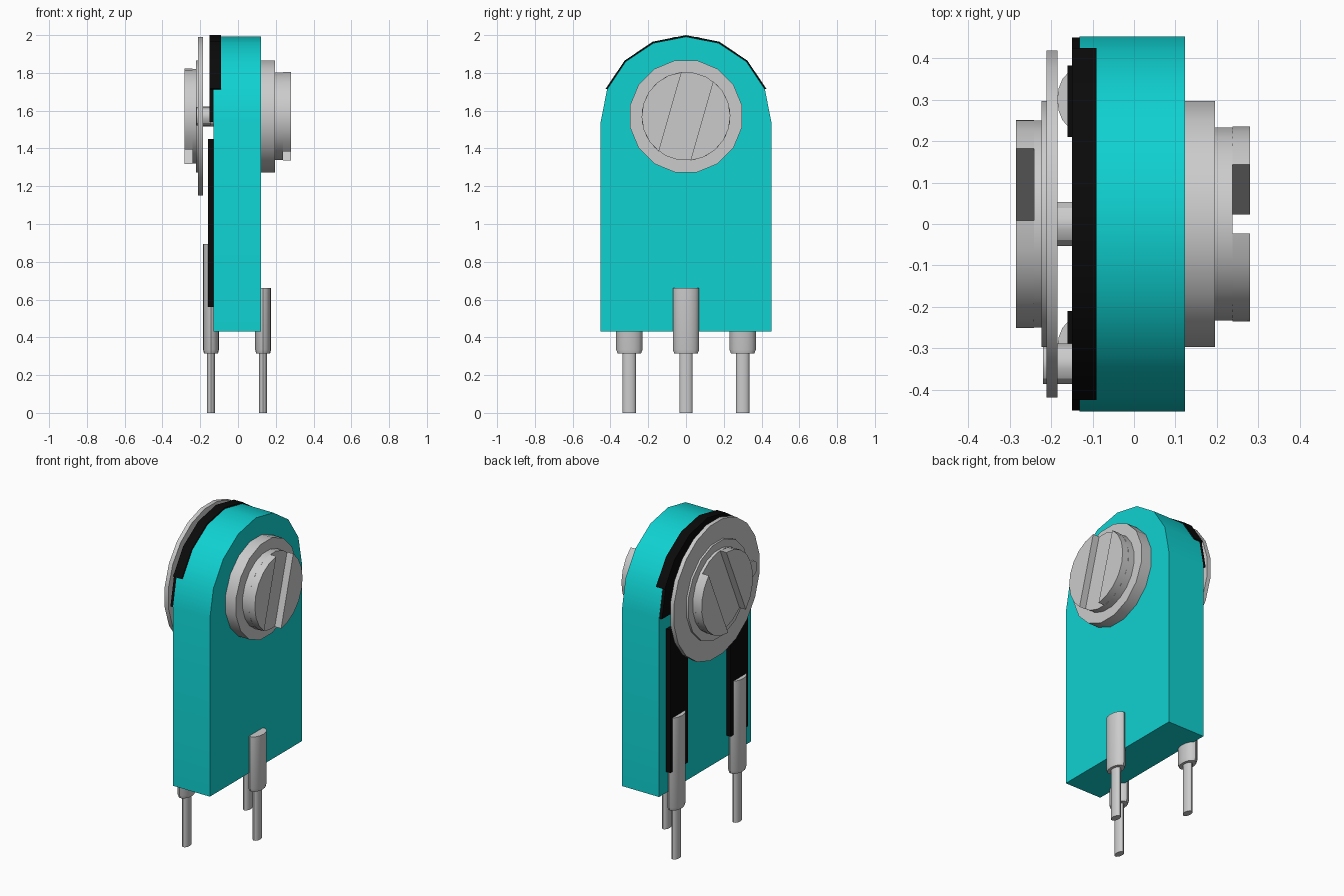
import bpy, bmesh, math

cube = bpy.data.objects.get("Cube")
if cube:
    bpy.data.objects.remove(cube, do_unlink=True)


def material(name, rgb, rough=0.5):
    m = bpy.data.materials.new(name)
    m.use_nodes = True
    m.diffuse_color = (*rgb, 1)
    bsdf = m.node_tree.nodes["Principled BSDF"]
    bsdf.inputs["Base Color"].default_value = (*rgb, 1)
    bsdf.inputs["Roughness"].default_value = rough
    return m


TEAL = material("teal plastic", (0.005, 0.64, 0.64))
GREY = material("grey metal", (0.6, 0.6, 0.6))
BLACK = material("black carbon", (0.003, 0.003, 0.003))

ARCH_Z = 1.54    # centre of the rounded housing top
SHAFT_Z = 1.57   # centre of the turning parts


def loft(name, rings, mat):
    """Skin a list of equal-length point rings and cap both ends."""
    bm = bmesh.new()
    loops = [[bm.verts.new(p) for p in ring] for ring in rings]
    n = len(loops[0])
    for a, b in zip(loops, loops[1:]):
        for i in range(n):
            j = (i + 1) % n
            bm.faces.new((a[i], a[j], b[j], b[i]))
    bm.faces.new(loops[0])
    bm.faces.new(loops[-1])
    bmesh.ops.recalc_face_normals(bm, faces=bm.faces)
    me = bpy.data.meshes.new(name)
    bm.to_mesh(me)
    bm.free()
    me.materials.append(mat)
    ob = bpy.data.objects.new(name, me)
    bpy.context.collection.objects.link(ob)
    bpy.ops.object.select_all(action='DESELECT')
    ob.select_set(True)
    bpy.context.view_layer.objects.active = ob
    bpy.ops.object.shade_smooth_by_angle(angle=math.radians(30))
    return ob


def extrude_x(name, profile, x0, x1, mat):
    """Extrude a (y, z) profile along x."""
    return loft(name, [[(x, y, z) for y, z in profile] for x in (x0, x1)], mat)


def arc(r, a0, a1, n, y=0.0, z=0.0):
    """Points on an arc, angles in degrees from +y towards +z."""
    out = []
    for i in range(n + 1):
        a = math.radians(a0 + (a1 - a0) * i / n)
        out.append((y + r * math.cos(a), z + r * math.sin(a)))
    return out


def disc(name, r, x0, x1, sides=16, y=0.0, z=SHAFT_Z, mat=GREY):
    start = 180 / sides
    return extrude_x(name, arc(r, start, start + 360, sides, y, z)[:-1], x0, x1, mat)


def slotted_knob(name, r, x_base, x_floor, x_top, tilt, half_width):
    """A round base carrying two circle segments with a slot between them."""
    disc(name + "_base", r, x_base, x_floor, 20)
    spread = math.degrees(math.acos(half_width / r))
    for side, turn in (("right", 0), ("left", 180)):
        mid = turn - tilt
        extrude_x(f"{name}_{side}_half",
                  arc(r, mid - spread, mid + spread, 8, 0, SHAFT_Z),
                  x_floor, x_top, GREY)


def pin(name, x, y, top):
    """Stepped, flattened terminal pin."""
    rings = []
    for z, r in ((0, .035), (.315, .035), (.315, .062), (.335, .07), (top, .07)):
        rings.append([(x + .6 * r * math.cos(t), y + r * math.sin(t), z)
                      for t in (math.tau * i / 16 for i in range(16))])
    loft(name, rings, GREY)


# Housing: box with an arched top
extrude_x("housing", [(-.452, .43), (.452, .43)] + arc(.452, 0, 180, 8, 0, ARCH_Z),
          -.131, .123, TEAL)

# Carbon track: horseshoe plate, rim over the arch, two straight legs
extrude_x("track_horseshoe",
          arc(.45, 0, 180, 8, 0, ARCH_Z) + arc(.21, 180, 0, 8, 0, ARCH_Z),
          -.15, -.12, BLACK)
extrude_x("track_rim",
          arc(.46, 22.5, 157.5, 6, 0, ARCH_Z) + arc(.43, 157.5, 22.5, 6, 0, ARCH_Z),
          -.15, -.09, BLACK)
for side, s in (("left", -1), ("right", 1)):
    extrude_x(f"track_leg_{side}",
              [(s * .21, .56), (s * .382, .56), (s * .382, 1.45), (s * .21, 1.45)],
              -.16, -.12, BLACK)
    pin(f"rear_pin_{side}", -.143, s * .3, .895)
pin("front_pin", .133, 0, .66)

# Front adjuster
disc("front_collar", .302, .11, .195)
slotted_knob("front_knob", .235, .19, .237, .28, 16, .087)

# Rear wiper wheel, its hub, shaft and contact post
disc("wiper_wheel", .424, -.211, -.185, 20)
disc("wheel_hub", .302, -.223, -.205)
disc("shaft", .055, -.2, -.1, 12)
disc("contact_post", .05, -.22, -.145, 12, y=-.337)
slotted_knob("rear_knob", .253, -.215, -.241, -.284, 24, .095)
